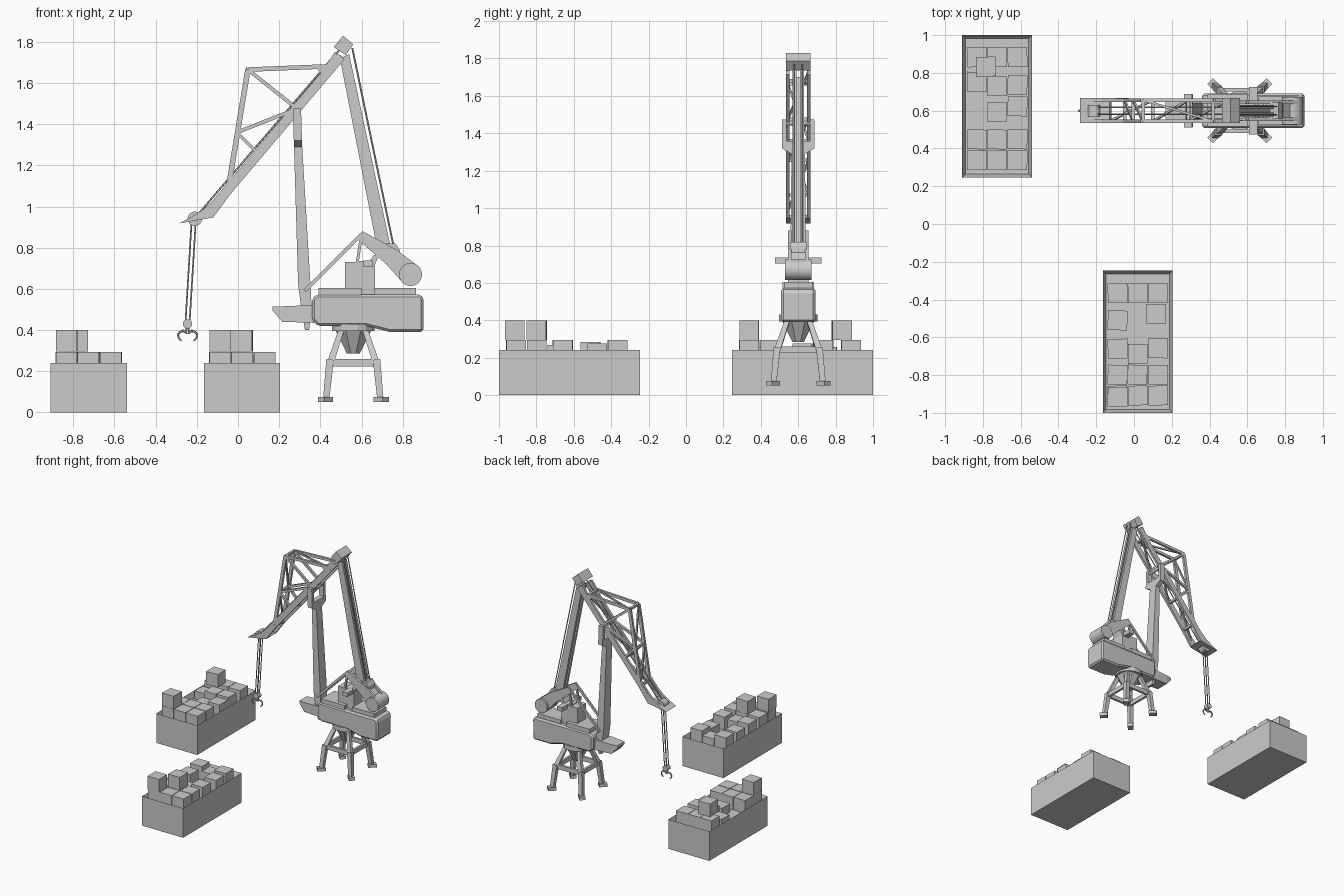
import bpy, bmesh, math, random
from mathutils import Vector, Matrix

random.seed(4)
if "Cube" in bpy.data.objects:
    bpy.data.objects.remove(bpy.data.objects["Cube"])

GREY = (0.6, 0.6, 0.6, 1)
mat = bpy.data.materials.new("plain grey")
mat.use_nodes = True
mat.diffuse_color = GREY
mat.node_tree.nodes["Principled BSDF"].inputs["Base Color"].default_value = GREY

CY = 0.6    # centre line of the crane
CX = 0.56   # slewing axis
SIDES = (-1, 1)


def finish(name, bm, smooth=False, bevel=0):
    bmesh.ops.recalc_face_normals(bm, faces=bm.faces)
    me = bpy.data.meshes.new(name)
    bm.to_mesh(me)
    bm.free()
    me.materials.append(mat)
    ob = bpy.data.objects.new(name, me)
    bpy.context.collection.objects.link(ob)
    if bevel:
        m = ob.modifiers.new("edge", 'BEVEL')
        m.width, m.segments = bevel, 1
    if smooth:
        bpy.ops.object.select_all(action='DESELECT')
        ob.select_set(True)
        bpy.context.view_layer.objects.active = ob
        bpy.ops.object.shade_smooth_by_angle(angle=math.radians(35))
    return ob


def loft(bm, rings):
    """Skin a closed tube through rings of equal length and cap both ends."""
    vs = [[bm.verts.new(p) for p in r] for r in rings]
    n = len(vs[0])
    for a, b in zip(vs, vs[1:]):
        for i in range(n):
            j = (i + 1) % n
            bm.faces.new((a[i], a[j], b[j], b[i]))
    bm.faces.new(vs[0])
    bm.faces.new(vs[-1][::-1])


def prism(bm, pts, y0, y1):
    """Side profile (x, z) extruded between two offsets from the centre line."""
    loft(bm, [[(x, CY + y, z) for x, z in pts] for y in (y0, y1)])


def beam(bm, a, b, wide, thick, n=4, end=1.0):
    """Bar from a to b; y is given from the centre line."""
    a, b = Vector(a), Vector(b)
    a.y += CY
    b.y += CY
    d = (b - a).normalized()
    ref = Vector((0, 1, 0)) if abs(d.y) < 0.9 else Vector((1, 0, 0))
    up = d.cross(ref).normalized()
    side = up.cross(d)
    k = 0.5 / math.cos(math.pi / n) if n == 4 else 0.5
    rings = []
    for p, s in ((a, 1.0), (b, end)):
        angs = [math.tau * (i + 0.5) / n for i in range(n)]
        rings.append([p + s * k * (side * wide * math.cos(t) + up * thick * math.sin(t)) for t in angs])
    loft(bm, rings)


def box(bm, x, y, z):
    prism(bm, [(x[0], z[0]), (x[1], z[0]), (x[1], z[1]), (x[0], z[1])], *y)


# Open containers with crates
def container(label, x, y, crates):
    bm = bmesh.new()
    bmesh.ops.create_cube(bm, size=1, matrix=Matrix.Translation((x, y, 0.12)) @ Matrix.Diagonal((0.37, 0.753, 0.24, 1)))
    top = max(bm.faces, key=lambda f: f.calc_center_median().z)
    bmesh.ops.inset_region(bm, faces=[top], thickness=0.025)
    bmesh.ops.translate(bm, verts=top.verts, vec=(0, 0, -0.05))
    finish(label + "_container", bm)
    bm = bmesh.new()
    for dx, dy, z in crates:
        rot = Matrix.Rotation(random.uniform(-0.04, 0.04), 4, 'Z')
        bmesh.ops.create_cube(bm, size=0.104, matrix=Matrix.Translation((x + dx, y + dy, z)) @ rot)
    finish(label + "_crates", bm)


LOW, HIGH, SUNK = 0.242, 0.347, 0.205
COLS = (-0.107, 0, 0.108)
rows = [(c, r, LOW) for r in (-0.285, -0.175) for c in COLS]
container("rear", -0.725, 0.623, rows
          + [(c, 0.26, LOW) for c in COLS]
          + [(-0.107, 0.13, SUNK), (0, 0.107, LOW), (0.108, 0.112, LOW),
             (0.108, 0, SUNK + 0.02), (0, -0.03, SUNK),
             (-0.107, -0.285, HIGH), (-0.058, 0.21, HIGH)])
container("front", 0.02, -0.623, rows
          + [(c, 0.257, LOW) for c in COLS[::2]]
          + [(0, 0.257, SUNK), (-0.107, 0.113, LOW - 0.01), (0.097, 0.148, SUNK + 0.02),
             (-0.107, -0.037, LOW), (0, -0.065, SUNK + 0.01), (0.108, -0.035, LOW),
             (-0.107, -0.292, HIGH), (-0.002, -0.175, HIGH)])

# Portal legs with rotated feet
bm = bmesh.new()
for sx in SIDES:
    for sy in SIDES:
        top, knee, foot = [(CX + sx * r, sy * r, z) for r, z in ((0.055, 0.41), (0.113, 0.235), (0.131, 0.07))]
        beam(bm, top, knee, 0.026, 0.026, end=1.25)
        beam(bm, (knee[0], knee[1], 0.255), foot, 0.036, 0.036, end=0.85)
        m = Matrix.Translation((CX + sx * 0.135, CY + sy * 0.135, 0.063))
        m = m @ Matrix.Rotation(sx * sy * math.pi / 4, 4, 'Z') @ Matrix.Diagonal((0.062, 0.044, 0.025, 1))
        bmesh.ops.create_cube(bm, size=1, matrix=m)
    beam(bm, (CX - 0.11, sx * 0.11, 0.242), (CX + 0.11, sx * 0.11, 0.242), 0.018, 0.036)
    beam(bm, (CX + sx * 0.11, -0.11, 0.242), (CX + sx * 0.11, 0.11, 0.242), 0.018, 0.036)
finish("portal_legs", bm)

# Slewing cone and collar
bm = bmesh.new()
beam(bm, (CX, 0, 0.40), (CX, 0, 0.285), 0.19, 0.19, 8, 0.35)
beam(bm, (CX, 0, 0.43), (CX, 0, 0.395), 0.21, 0.21, 16)
finish("slewing_cone", bm)

# Machinery house
bm = bmesh.new()
prism(bm, [(0.36, 0.555), (0.385, 0.573), (0.885, 0.573), (0.902, 0.555), (0.90, 0.39),
           (0.74, 0.39), (0.62, 0.42), (0.385, 0.42), (0.36, 0.45)], -0.092, 0.092)
finish("machinery_house", bm, bevel=0.012)
bm = bmesh.new()
box(bm, (0.39, 0.60), (-0.085, 0.085), (0.57, 0.605))
box(bm, (0.66, 0.865), (-0.075, 0.075), (0.57, 0.605))
box(bm, (0.52, 0.665), (-0.055, 0.055), (0.57, 0.73))
finish("roof_deck", bm)
bm = bmesh.new()
prism(bm, [(0.58, 0.705), (0.66, 0.705), (0.685, 0.765), (0.66, 0.765), (0.64, 0.735), (0.58, 0.735)], -0.05, 0.05)
box(bm, (0.61, 0.655), (-0.125, 0.125), (0.705, 0.737))
finish("winch_cover", bm)

# Operator nose at the front of the house
bm = bmesh.new()
loft(bm, [[(x, CY + s * y, z) for s, z in ((-1, lo), (1, lo), (1, hi), (-1, hi))]
          for x, y, lo, hi in ((0.167, 0.045, 0.495, 0.515), (0.215, 0.055, 0.44, 0.515), (0.37, 0.06, 0.435, 0.522))])
finish("operator_cabin", bm)

# Counterweight lever, drum and gantry struts
bm = bmesh.new()
for s in SIDES:
    y = sorted((s * 0.036, s * 0.055))
    prism(bm, [(0.575, 0.845), (0.605, 0.88), (0.77, 0.79), (0.87, 0.715), (0.80, 0.63), (0.72, 0.72)], *y)
    beam(bm, (0.60, s * 0.045, 0.865), (0.325, s * 0.045, 0.59), 0.014, 0.018)
    beam(bm, (0.60, s * 0.045, 0.865), (0.56, s * 0.045, 0.60), 0.014, 0.014)
prism(bm, [(0.72, 0.74), (0.79, 0.74), (0.785, 0.79), (0.765, 0.82), (0.72, 0.82)], -0.045, 0.045)
prism(bm, [(0.70, 0.76), (0.78, 0.77), (0.85, 0.70), (0.79, 0.65)], -0.04, 0.04)
finish("counterweight_lever", bm)
bm = bmesh.new()
beam(bm, (0.838, -0.072, 0.67), (0.838, 0.072, 0.67), 0.112, 0.112, 28)
finish("counterweight_drum", bm, smooth=True)

# Main mast with forked head
bm = bmesh.new()
loft(bm, [[(x, CY + y, z) for x, y in ((x0, -h), (x1, -h), (x1, h), (x0, h))]
          for z, x0, x1, h in ((0.40, 0.325, 0.345, 0.035), (0.50, 0.308, 0.358, 0.043),
                               (0.62, 0.292, 0.352, 0.043), (1.29, 0.272, 0.312, 0.036),
                               (1.32, 0.271, 0.311, 0.088), (1.36, 0.270, 0.310, 0.088))])
for s in SIDES:
    prism(bm, [(0.27, 1.355), (0.31, 1.355), (0.306, 1.475), (0.266, 1.475)], *sorted((s * 0.062, s * 0.088)))
beam(bm, (0.287, -0.085, 1.455), (0.287, 0.085, 1.455), 0.025, 0.025, 12)
finish("main_mast", bm)

# Back tie and its cables
bm = bmesh.new()
for s in SIDES:
    y = sorted((s * 0.010, s * 0.030))
    prism(bm, [(0.495, 1.72), (0.54, 1.74), (0.742, 0.80), (0.675, 0.80)], *y)
prism(bm, [(0.51, 1.70), (0.53, 1.70), (0.72, 0.81), (0.70, 0.81)], -0.012, 0.012)
finish("back_tie", bm)
bm = bmesh.new()
for s in SIDES:
    beam(bm, (0.555, s * 0.022, 1.77), (0.755, s * 0.022, 0.81), 0.009, 0.009, 6)
    beam(bm, (0.50, s * 0.018, 1.77), (-0.20, s * 0.018, 0.955), 0.009, 0.009, 6)
    beam(bm, (-0.205 , s * 0.012, 0.935), (-0.235, s * 0.012, 0.44), 0.008, 0.008, 6)
    beam(bm, (-0.225, s * 0.012, 0.935), (-0.255, s * 0.012, 0.44), 0.008, 0.008, 6)
finish("cables", bm)

# Lattice jib: two side trusses joined by cross bars
APEX, TAIL, TOE = (0.048, 1.665), (0.50, 1.73), (-0.13, 0.985)
MID, PIN, HEEL, LOWC = (-0.005, 1.36), (0.287, 1.475), (-0.05, 1.07), (0.10, 1.255)
RIDGE = (0.42, 1.68)
JOINTS = [(TAIL, TOE, 0.046), (APEX, RIDGE, 0.022), (APEX, HEEL, 0.026),
          (APEX, PIN, 0.018), (MID, PIN, 0.018), (MID, LOWC, 0.016)]
bm = bmesh.new()
for s in SIDES:
    for (ax, az), (bx, bz), t in JOINTS:
        beam(bm, (ax, s * 0.056, az), (bx, s * 0.056, bz), 0.018, t)
    y = sorted((s * 0.047, s * 0.066))
    prism(bm, [(0.37, 1.685), (0.43, 1.69), (0.47, 1.75), (0.50, 1.71), (0.41, 1.61), (0.40, 1.65)], *y)
    prism(bm, [(-0.25, 0.935), (-0.17, 0.985), (-0.055, 1.09), (-0.03, 1.07), (-0.12, 0.947)], *y)
for x, z in (APEX, MID, PIN, LOWC, RIDGE, HEEL):
    beam(bm, (x, -0.056, z), (x, 0.056, z), 0.018, 0.018)
for (ax, az), (bx, bz) in ((APEX, MID), (MID, HEEL), (RIDGE, APEX), (PIN, TAIL), (LOWC, PIN), (TOE, LOWC)):
    beam(bm, (ax, -0.056, az), (bx, 0.056, bz), 0.012, 0.012)
finish("lattice_jib", bm)
bm = bmesh.new()
prism(bm, [(0.465, 1.775), (0.51, 1.83), (0.56, 1.787), (0.523, 1.735)], -0.066, 0.066)
finish("jib_tail_block", bm)
bm = bmesh.new()
prism(bm, [(-0.285, 0.918), (-0.25, 0.937), (-0.20, 0.955), (-0.13, 0.962), (-0.12, 0.947)], -0.066, 0.066)
finish("jib_nose", bm)
bm = bmesh.new()
beam(bm, (-0.21, -0.03, 0.94), (-0.21, 0.03, 0.94), 0.07, 0.07, 20)
finish("nose_pulley", bm, smooth=True)

# Hook block with a double hook
bm = bmesh.new()
beam(bm, (-0.245, -0.02, 0.43), (-0.245, 0.02, 0.43), 0.045, 0.045, 16)
beam(bm, (-0.245, 0, 0.42), (-0.245, 0, 0.385), 0.022, 0.022, 8)
for s in SIDES:
    arc = [(-0.245 + s * (0.022 + 0.025 * math.sin(t)), 0, 0.372 + 0.025 * math.cos(t))
           for t in [math.radians(-60 + 45 * i) for i in range(6)]]
    for i, (a, b) in enumerate(zip(arc, arc[1:])):
        beam(bm, a, b, 0.018 - 0.002 * i, 0.014 - 0.0015 * i, 6)
finish("hook", bm)
